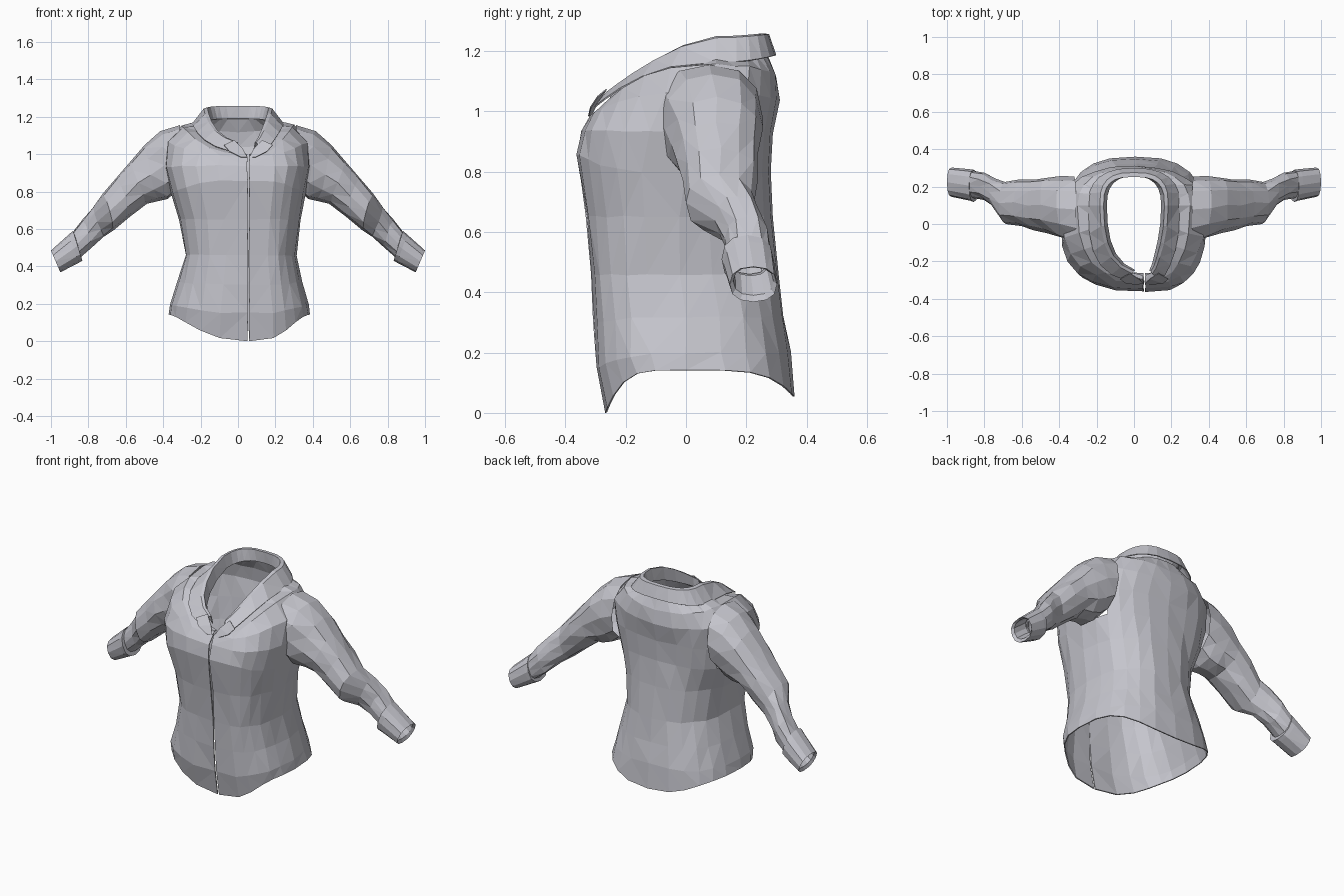
import bpy, bmesh, math, random

if "Cube" in bpy.data.objects:
    bpy.data.objects.remove(bpy.data.objects["Cube"])
random.seed(4)

fabric = bpy.data.materials.new("grey_fabric")
fabric.diffuse_color = (0.56, 0.56, 0.61, 1)
fabric.use_nodes = True
fabric.node_tree.nodes["Principled BSDF"].inputs["Base Color"].default_value = fabric.diffuse_color
N = 24            # points round the body
SEAM = 0.055      # front opening sits slightly off centre


def spow(v, p):
    return math.copysign(abs(v) ** p, v)


def body_ring(w, f, ys, b, zf, zs, zb, p=0.72, pb=0.8, k=2.0, skip=0, cx=0.0):
    """Open ring round the body from front edge to front edge.
    w half width, f/ys/b the y of front, side and back; zf/zs/zb their heights;
    p/pb the squareness of the front and back halves."""
    pts = []
    for i in range(skip, N + 1 - skip):
        a = -math.pi / 2 + 2 * math.pi * i / N
        c, s = math.cos(a), math.sin(a)
        t = abs(s)
        front = s < 0
        e = p if front else pb
        x = cx + w * spow(c, e)
        y = ys + ((f if front else b) - ys) * t ** e
        z = zs + ((zf if front else zb) - zs) * t ** k
        if front:
            x += (SEAM - cx) * t ** 6
        if i == 0:
            x = SEAM + 0.005
        if i == N:
            x = SEAM - 0.005
        pts.append((x, y, z))
    return pts


def tube_ring(tx, tz, bx, bz, y0, y1, n=12, q=0.85):
    """Closed ring round an arm, from its top and bottom points and y range."""
    pts = []
    for i in range(n):
        a = 2 * math.pi * i / n
        u, v = spow(math.sin(a), q), spow(math.cos(a), q)
        pts.append(((tx + bx) / 2 + u * (tx - bx) / 2,
                    (y0 + y1) / 2 + v * (y1 - y0) / 2,
                    (tz + bz) / 2 + u * (tz - bz) / 2))
    return pts


def loft(name, rings, closed=False, jitter=0.0, remove=None, thick=0.0, mirror=False):
    bm = bmesh.new()
    rows = []
    for j, r in enumerate(rings):
        row = []
        for p in r:
            d = jitter if 0 < j < len(rings) - 1 else 0
            row.append(bm.verts.new([q + random.uniform(-d, d) for q in p]))
        rows.append(row)
    n = len(rows[0])
    for a, b in zip(rows, rows[1:]):
        for k in range(n if closed else n - 1):
            m = (k + 1) % n
            bm.faces.new((a[k], a[m], b[m], b[k]))
    if remove:
        gone = [f for f in bm.faces if remove(f.calc_center_median())]
        bmesh.ops.delete(bm, geom=gone, context='FACES')
    bmesh.ops.triangulate(bm, faces=bm.faces[:])
    me = bpy.data.meshes.new(name)
    bm.to_mesh(me)
    bm.free()
    me.materials.append(fabric)
    ob = bpy.data.objects.new(name, me)
    bpy.context.collection.objects.link(ob)
    if thick:
        s = ob.modifiers.new("thickness", 'SOLIDIFY')
        s.thickness = thick
        s.offset = -1
    if mirror:
        ob.modifiers.new("mirror", 'MIRROR')
    return ob


# Body with curved hem, waist, bust, shoulders and neckline; armholes cut out
loft("body", [
    body_ring(.378, -.268, .0, .36, .0, .142, .055, pb=.75, k=3.6, cx=.007),
    body_ring(.368, -.30, .0, .35, .15, .20, .20, cx=.007),
    body_ring(.33, -.305, .0, .325, .30, .32, .32, cx=.01),
    body_ring(.297, -.312, -.02, .308, .46, .46, .46, pb=.85, cx=.015),
    body_ring(.322, -.33, -.02, .29, .65, .65, .65, pb=.85, cx=.01),
    body_ring(.36, -.36, .0, .28, .86, .79, .80, p=.68),
    body_ring(.39, -.345, .03, .288, .94, .93, .93, p=.68),
    body_ring(.38, -.315, .07, .308, .985, 1.07, 1.04, p=.75, pb=.85),
    body_ring(.30, -.295, .10, .298, 1.0, 1.155, 1.12, pb=.85),
    body_ring(.165, -.275, .10, .27, 1.0, 1.19, 1.19, p=.95, k=1.3),
], jitter=.004, thick=.006,
    remove=lambda c: abs(c.x) > .335 and .82 < c.z < 1.06 and .0 < c.y < .21)

# Sleeves, widening over the chest at the shoulder, elbow pushed forward
loft("sleeves", [
    tube_ring(.31, 1.155, .33, .80, -.10, .255),
    tube_ring(.41, 1.125, .375, .76, -.075, .25),
    tube_ring(.50, 1.045, .43, .745, -.045, .245),
    tube_ring(.575, .965, .49, .735, -.03, .24),
    tube_ring(.645, .88, .57, .665, -.01, .235),
    tube_ring(.72, .785, .66, .60, .0, .23),
    tube_ring(.775, .72, .72, .56, .10, .245),
    tube_ring(.83, .655, .775, .505, .13, .275),
    tube_ring(.89, .575, .845, .445, .14, .285),
], closed=True, jitter=.006, mirror=True)

# Cuffs with a raised upper lip and a turned-in end
loft("cuffs", [
    tube_ring(.872, .57, .842, .46, .145, .275),
    tube_ring(.882, .59, .832, .43, .118, .29),
    tube_ring(.905, .57, .85, .42, .125, .293),
    tube_ring(1.0, .485, .95, .368, .145, .302),
    tube_ring(.985, .483, .945, .39, .157, .29),
    tube_ring(.90, .55, .865, .455, .155, .275),
], closed=True, mirror=True)

# Collar: stand, top fold and outer fall
loft("collar", [
    body_ring(.150, -.262, .10, .26, 1.01, 1.18, 1.19, p=.95, k=1.2, skip=1),
    body_ring(.165, -.265, .10, .255, 1.05, 1.245, 1.255, p=.9, pb=.7, k=1.4, skip=1),
    body_ring(.180, -.275, .10, .272, 1.05, 1.24, 1.253, p=.9, pb=.7, k=1.4, skip=1),
    body_ring(.242, -.31, .10, .295, 1.005, 1.16, 1.185, p=.75, k=1.7, skip=1),
], thick=.005)

# Lapels: small flaps folded out below the collar
for name, s in (("lapel_left", -1), ("lapel_right", 1)):
    inner = [(SEAM + s * .006, -.318, .985), (SEAM + s * .03, -.295, 1.03),
             (SEAM + s * .075, -.265, 1.075)]
    outer = [(SEAM + s * .04, -.325, .985), (SEAM + s * .10, -.318, 1.015),
             (SEAM + s * .13, -.295, 1.05)]
    loft(name, [inner, outer] if s < 0 else [outer, inner], thick=.004)
